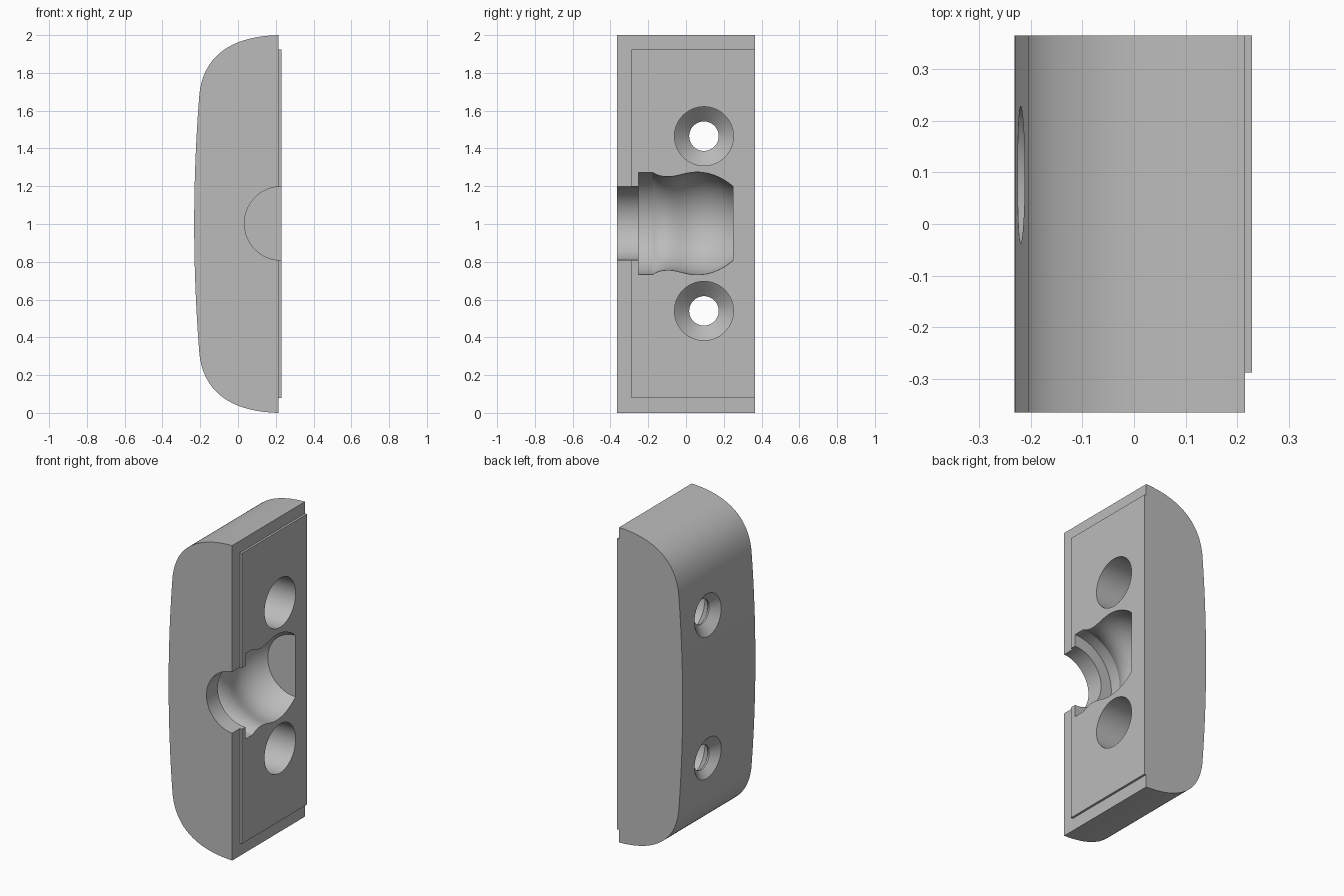
import bpy, bmesh, math
from mathutils import Vector, Matrix, geometry

cube = bpy.data.objects.get("Cube")
if cube:
    bpy.data.objects.remove(cube)

BACK, FACE, PLATE = 0.365, 0.215, 0.229   # y half depth, rim face x, raised face x

grey = bpy.data.materials.new("plain grey")
grey.use_nodes = True
grey.diffuse_color = (0.5, 0.5, 0.5, 1)
grey.node_tree.nodes["Principled BSDF"].inputs["Base Color"].default_value = (0.5, 0.5, 0.5, 1)


def finish(name, bm):
    bmesh.ops.recalc_face_normals(bm, faces=bm.faces)
    mesh = bpy.data.meshes.new(name)
    bm.to_mesh(mesh)
    bm.free()
    mesh.materials.append(grey)
    obj = bpy.data.objects.new(name, mesh)
    bpy.context.collection.objects.link(obj)
    return obj


def extrude_y(name, outline, y0, y1):
    """Prism along y from an (x, z) outline."""
    bm = bmesh.new()
    face = bm.faces.new([bm.verts.new((x, y0, z)) for x, z in outline])
    new = bmesh.ops.extrude_face_region(bm, geom=[face])["geom"]
    bmesh.ops.translate(bm, vec=(0, y1 - y0, 0),
                        verts=[v for v in new if isinstance(v, bmesh.types.BMVert)])
    return finish(name, bm)


def revolve(name, profile, axis, centre, steps=72):
    """Closed solid turned from (distance along axis, radius) points."""
    bm = bmesh.new()
    turn = Vector((0, 0, 1)).rotation_difference(Vector(axis)).to_matrix()
    rings = []
    for d, r in profile:
        angles = [(i + 0.5) * math.tau / steps for i in range(steps)]
        rings.append([bm.verts.new(turn @ Vector((r * math.cos(a), r * math.sin(a), d))
                                   + Vector(centre)) for a in angles])
    for a, b in zip(rings, rings[1:]):
        for i in range(steps):
            j = (i + 1) % steps
            bm.faces.new((a[i], a[j], b[j], b[i]))
    bm.faces.new(rings[0])
    bm.faces.new(rings[-1])
    return finish(name, bm)


def combine(target, tool, operation):
    """Apply an exact boolean and discard the tool."""
    tool.hide_render = True
    mod = target.modifiers.new(operation, 'BOOLEAN')
    mod.operation, mod.solver, mod.object = operation, 'EXACT', tool
    bpy.context.view_layer.objects.active = target
    bpy.ops.object.modifier_apply(modifier=mod.name)
    bpy.data.objects.remove(tool)


# Body: rounded ends with a gently bowed outer side
corner = [tuple(p) for p in geometry.interpolate_bezier(
    Vector((FACE, 2.0)), Vector((0.02, 1.995)), Vector((-0.175, 1.93)),
    Vector((-0.204, 1.692)), 28)]
bow = [(-0.232 + 0.028 * t * t, 1 + 0.692 * t) for t in [1 - i / 12 for i in range(1, 12)]]
upper = corner + bow
outline = upper + [(-0.232, 1.0)] + [(x, 2 - z) for x, z in reversed(upper)]
body = extrude_y("clamp_half_body", outline, -BACK, BACK)

# Raised mating face, flush with the back
pad = extrude_y("raised_face", [(0.1, 0.08), (PLATE, 0.08), (PLATE, 1.925), (0.1, 1.925)],
                -0.288, BACK)
combine(body, pad, 'UNION')

# Half-round socket: neck, collar groove, waist, bulb
socket = [(-0.5, 0.195), (-0.252, 0.195), (-0.252, 0.271), (-0.178, 0.271)]
for a, b, c, d in [((-0.178, 0.271), (-0.145, 0.25), (-0.115, 0.246), (-0.08, 0.248)),
                   ((-0.08, 0.248), (-0.03, 0.254), (0.0, 0.271), (0.06, 0.272)),
                   ((0.06, 0.272), (0.13, 0.272), (0.2, 0.24), (0.25, 0.195))]:
    socket += [tuple(p) for p in geometry.interpolate_bezier(
        Vector(a), Vector(b), Vector(c), Vector(d), 10)][1:]
combine(body, revolve("socket_cutter", socket, (0, 1, 0), (PLATE, 0, 1.003)), 'DIFFERENCE')

# Screw holes: deep bore, conical bottom, countersunk on the outer side
hole = [(-0.27, 0.195), (-0.175, 0.078), (-0.165, 0.078), (-0.09, 0.156), (0.4, 0.156)]
for z in (0.54, 1.465):
    combine(body, revolve("screw_hole_cutter", hole, (1, 0, 0), (0, 0.095, z)), 'DIFFERENCE')

bpy.ops.object.select_all(action='DESELECT')
body.select_set(True)
bpy.context.view_layer.objects.active = body
bpy.ops.object.shade_smooth_by_angle(angle=math.radians(25))
